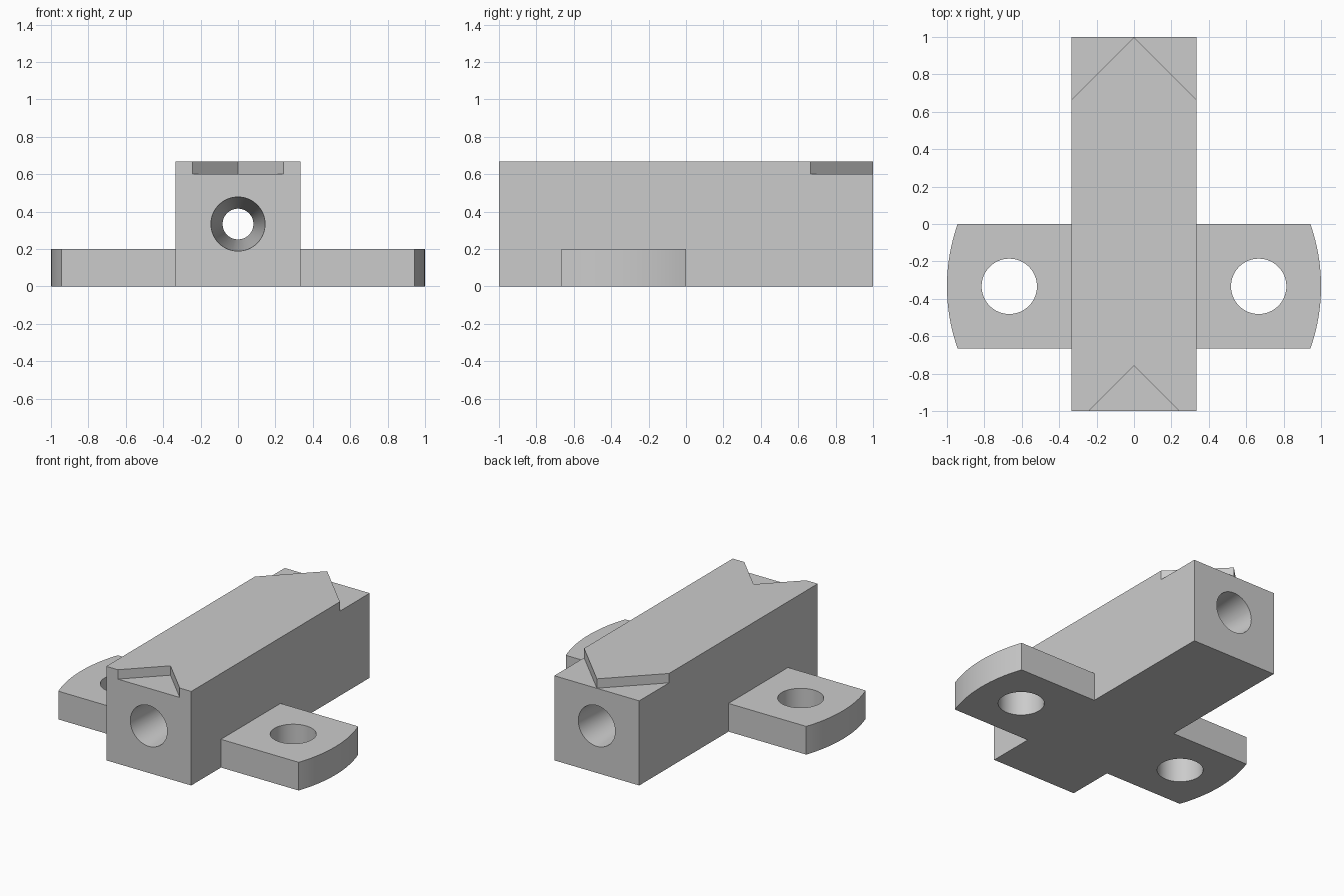
import bpy
import bmesh
from math import pi, sin, cos, asin, radians
from mathutils import Matrix

if "Cube" in bpy.data.objects:
    bpy.data.objects.remove(bpy.data.objects["Cube"], do_unlink=True)

THIRD = 1 / 3

grey = bpy.data.materials.new("plain_grey")
grey.use_nodes = True
grey.diffuse_color = (0.6, 0.6, 0.6, 1)
grey.node_tree.nodes["Principled BSDF"].inputs["Base Color"].default_value = (0.6, 0.6, 0.6, 1)


def make_object(name, bm):
    bmesh.ops.recalc_face_normals(bm, faces=bm.faces)
    mesh = bpy.data.meshes.new(name)
    bm.to_mesh(mesh)
    bm.free()
    mesh.materials.append(grey)
    obj = bpy.data.objects.new(name, mesh)
    bpy.context.collection.objects.link(obj)
    return obj


def prism(name, outline, bottom, top):
    """Extrude a plan outline from bottom to top."""
    bm = bmesh.new()
    face = bm.faces.new([bm.verts.new((x, y, bottom)) for x, y in outline])
    new = bmesh.ops.extrude_face_region(bm, geom=[face])["geom"]
    verts = [v for v in new if isinstance(v, bmesh.types.BMVert)]
    bmesh.ops.translate(bm, verts=verts, vec=(0, 0, top - bottom))
    return make_object(name, bm)


def cone(name, r1, r2, depth, matrix):
    bm = bmesh.new()
    bmesh.ops.create_cone(bm, cap_ends=True, segments=64, radius1=r1,
                          radius2=r2, depth=depth, matrix=matrix)
    return make_object(name, bm)


def cut(obj, cutter):
    """Subtract the cutter, apply the result and remove the cutter."""
    cutter.hide_render = True
    bpy.ops.object.select_all(action="DESELECT")
    bpy.context.view_layer.objects.active = obj
    obj.select_set(True)
    mod = obj.modifiers.new("cut", "BOOLEAN")
    mod.operation = "DIFFERENCE"
    mod.solver = "EXACT"
    mod.object = cutter
    bpy.ops.object.modifier_apply(modifier=mod.name)
    bpy.data.objects.remove(cutter, do_unlink=True)


def smooth(obj):
    bpy.ops.object.select_all(action="DESELECT")
    bpy.context.view_layer.objects.active = obj
    obj.select_set(True)
    bpy.ops.object.shade_smooth_by_angle(angle=radians(30))


# Long square bar
bar = prism("bar", [(-THIRD, -1), (THIRD, -1), (THIRD, 1), (-THIRD, 1)], 0, 2 * THIRD)

# Recessed arrow: notch at the front, sloped corners at the back
cut(bar, prism("tail_notch", [(0, -0.757), (-0.343, -1.1), (0.343, -1.1)], 0.6, 0.8))
cut(bar, prism("arrow_tip", [(0, 0.999), (0.4, 0.599), (0.4, 1.1),
                             (-0.4, 1.1), (-0.4, 0.599)], 0.6, 0.8))

# Lengthwise bore, tapering from both ends to a narrow waist
for end in (-1, 1):
    turn = Matrix.Rotation(end * pi / 2, 4, "X")
    place = Matrix.Translation((0, end * 0.548, THIRD)) @ turn
    cut(bar, cone("bore_cutter", 0.151, 0.082, 1.104, place))
smooth(bar)

# Side mounting tabs with rounded ends and screw holes
limit = asin(THIRD)
for name, side in (("left_tab", 1), ("right_tab", -1)):
    outline = [(side * THIRD, 0), (side * THIRD, -2 * THIRD)]
    for i in range(25):
        a = -limit + 2 * limit * i / 24
        outline.append((side * cos(a), sin(a) - THIRD))
    tab = prism(name, outline, 0, 0.2)
    cut(tab, cone("screw_hole", 0.148, 0.148, 0.6,
                  Matrix.Translation((side * 2 * THIRD, -THIRD, 0.1))))
    smooth(tab)
